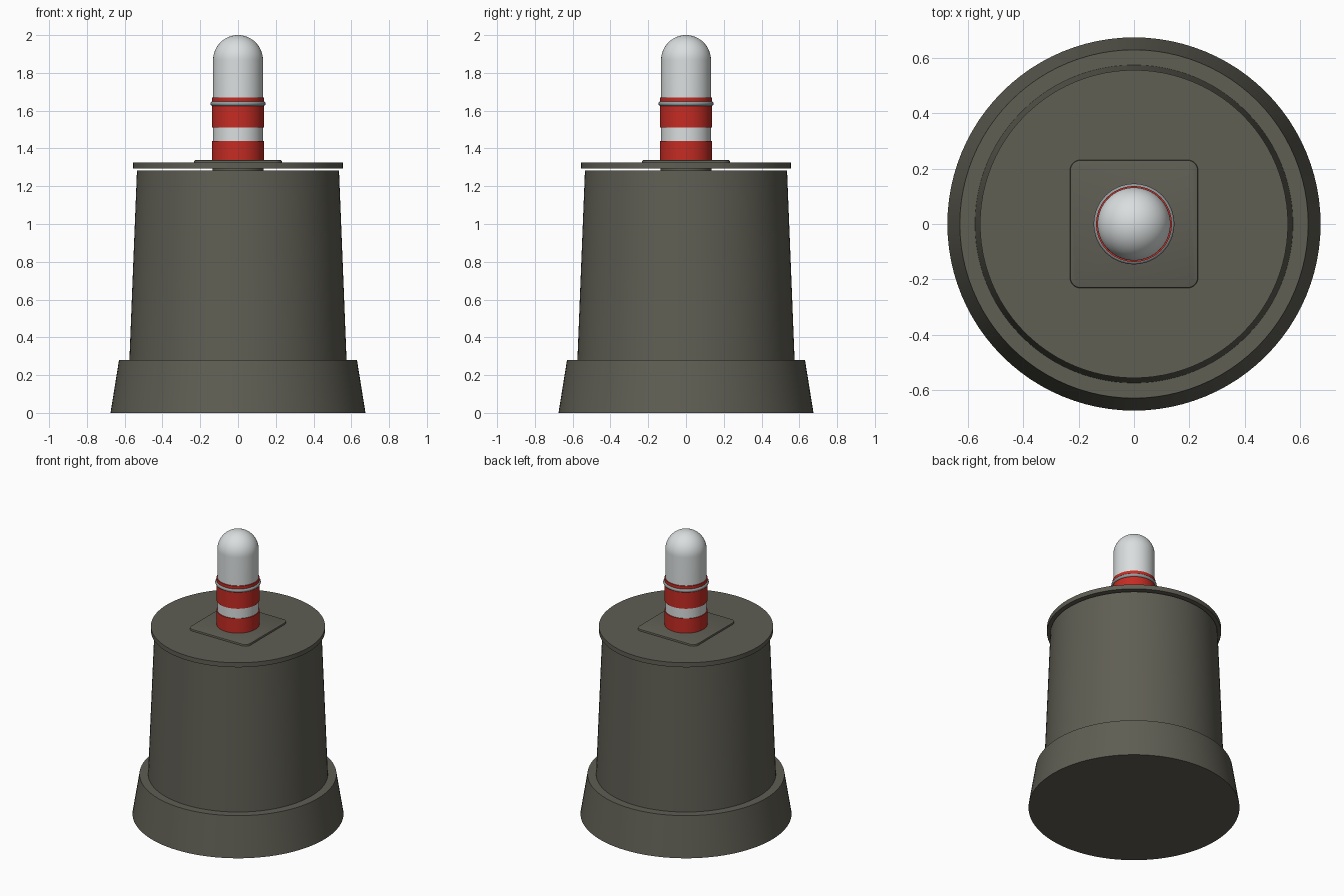
import bpy
import bmesh
import math

if "Cube" in bpy.data.objects:
    bpy.data.objects.remove(bpy.data.objects["Cube"], do_unlink=True)


def make_material(name, rgb):
    mat = bpy.data.materials.new(name)
    mat.use_nodes = True
    mat.diffuse_color = (*rgb, 1)
    mat.node_tree.nodes["Principled BSDF"].inputs["Base Color"].default_value = (*rgb, 1)
    return mat


olive = make_material("olive grey", (0.115, 0.112, 0.088))
red = make_material("signal red", (0.56, 0.025, 0.017))
white = make_material("off white", (0.70, 0.73, 0.73))
steel = make_material("steel grey", (0.30, 0.33, 0.34))


def finish(obj, name, mat):
    obj.name = name
    obj.data.materials.append(mat)
    bpy.ops.object.select_all(action="DESELECT")
    obj.select_set(True)
    bpy.context.view_layer.objects.active = obj
    bpy.ops.object.shade_smooth_by_angle(angle=math.radians(35))
    return obj


def frustum(name, mat, low, high, r_low, r_high):
    """Capped upright cylinder or cone section."""
    bpy.ops.mesh.primitive_cone_add(vertices=96, radius1=r_low, radius2=r_high,
                                    depth=high - low, location=(0, 0, (low + high) / 2))
    return finish(bpy.context.object, name, mat)


# Drum: flared foot, tapered body and a lid held just above it
frustum("flared_foot", olive, 0, 0.28, 0.675, 0.63)
frustum("tapered_body", olive, 0.28, 1.284, 0.575, 0.535)
frustum("lid", olive, 1.293, 1.325, 0.557, 0.557)
frustum("post_socket", olive, 1.28, 1.30, 0.135, 0.135)

# Square mounting plate with rounded corners
bpy.ops.mesh.primitive_cube_add(size=1, location=(0, 0, 1.33))
plate = bpy.context.object
plate.scale = (0.464, 0.464, 0.016)
bpy.ops.object.transform_apply(location=False, rotation=False, scale=True)
bm = bmesh.new()
bm.from_mesh(plate.data)
uprights = [e for e in bm.edges if abs(e.verts[0].co.z - e.verts[1].co.z) > 0.01]
bmesh.ops.bevel(bm, geom=uprights, offset=0.04, segments=8, profile=0.5, affect="EDGES")
rim = [e for e in bm.edges if all(v.co.z > 0 for v in e.verts)]
bmesh.ops.bevel(bm, geom=rim, offset=0.005, segments=2, profile=0.5, affect="EDGES")
bm.to_mesh(plate.data)
bm.free()
finish(plate, "mounting_plate", olive)

# White post with a round top, spun from a quarter arc profile
radius, shoulder = 0.132, 1.868
profile = [(0, 1.30), (radius, 1.30)]
profile += [(radius * math.cos(a), shoulder + radius * math.sin(a))
            for a in (math.pi / 2 * i / 16 for i in range(17))]
bm = bmesh.new()
verts = [bm.verts.new((r, 0, z)) for r, z in profile]
edges = [bm.edges.new(pair) for pair in zip(verts, verts[1:])]
bmesh.ops.spin(bm, geom=verts + edges, cent=(0, 0, 0), axis=(0, 0, 1),
               angle=math.tau, steps=64, use_merge=False)
bmesh.ops.remove_doubles(bm, verts=bm.verts, dist=0.0001)
bmesh.ops.recalc_face_normals(bm, faces=bm.faces)
mesh = bpy.data.meshes.new("round_post")
bm.to_mesh(mesh)
bm.free()
post = bpy.data.objects.new("round_post", mesh)
bpy.context.collection.objects.link(post)
finish(post, "round_post", white)

# Red sleeves and the thin metal ring
for name, low, high in (("lower_sleeve", 1.30, 1.44), ("upper_sleeve", 1.51, 1.67)):
    frustum(name, red, low, high, 0.137, 0.137)
bpy.ops.mesh.primitive_torus_add(major_radius=0.134, minor_radius=0.012, major_segments=64,
                                 minor_segments=16, location=(0, 0, 1.637))
finish(bpy.context.object, "metal_ring", steel)
